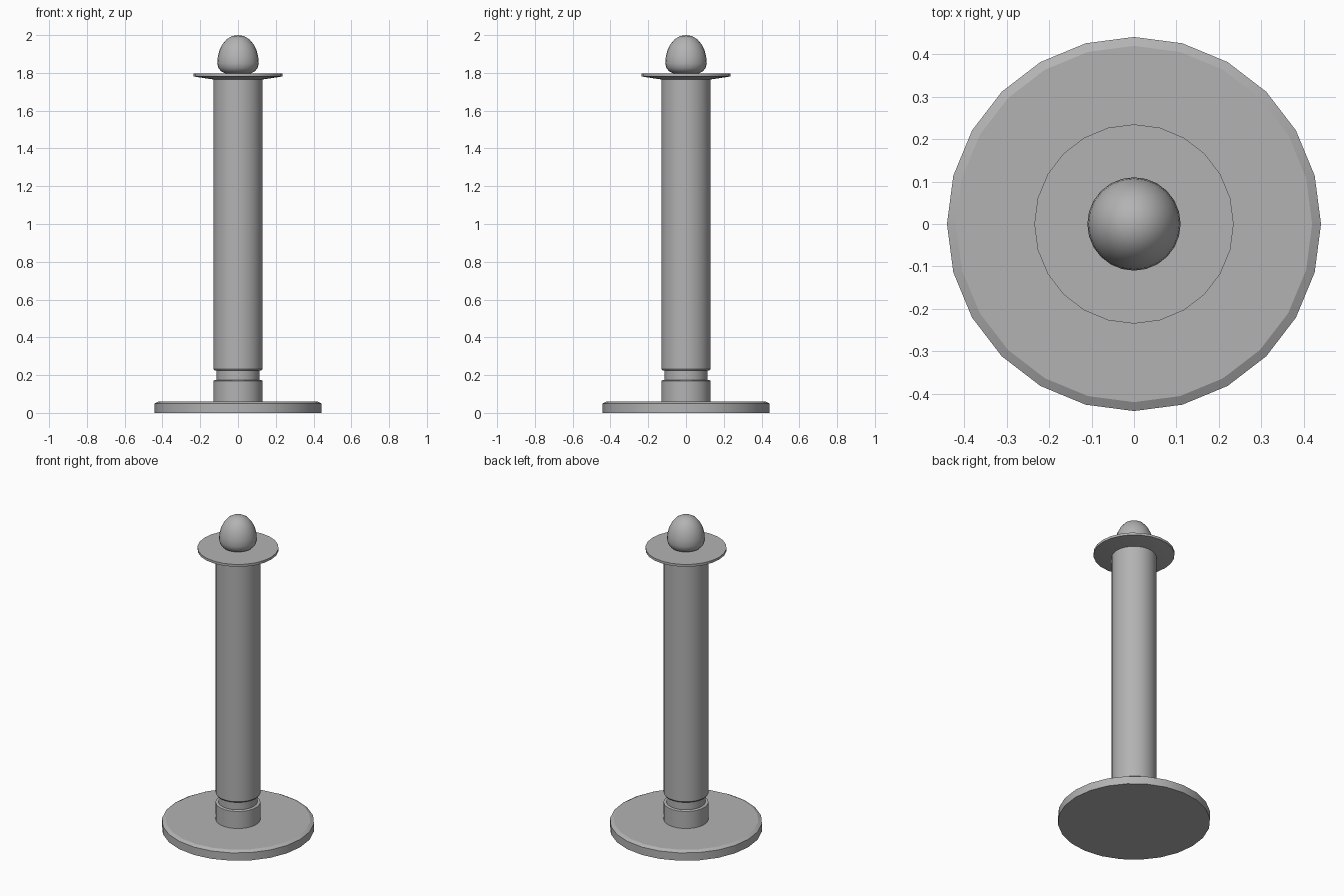
import bpy, bmesh, math

if "Cube" in bpy.data.objects:
    bpy.data.objects.remove(bpy.data.objects["Cube"])

SIDES = 24

# Dark grey finish shared by all parts
grey = bpy.data.materials.new("dark_grey")
grey.diffuse_color = (0.45, 0.45, 0.45, 1)
grey.use_nodes = True
grey.node_tree.nodes["Principled BSDF"].inputs["Base Color"].default_value = grey.diffuse_color


def lathe(name, profile, angle=30):
    """Revolve (radius, height) points, bottom to top, into a closed solid."""
    bm = bmesh.new()
    rings = []
    for r, z in profile:
        if r == 0:
            rings.append([bm.verts.new((0, 0, z))] * SIDES)
        else:
            rings.append([bm.verts.new((r * math.cos(a), r * math.sin(a), z))
                          for a in (2 * math.pi * i / SIDES for i in range(SIDES))])
    for low, high in zip(rings, rings[1:]):
        for i in range(SIDES):
            j = (i + 1) % SIDES
            corners = [low[i], low[j], high[j], high[i]]
            bm.faces.new(list(dict.fromkeys(corners)))
    # flat caps on open ends
    if profile[0][0]:
        bm.faces.new(rings[0][::-1])
    if profile[-1][0]:
        bm.faces.new(rings[-1])
    mesh = bpy.data.meshes.new(name)
    bm.to_mesh(mesh)
    bm.free()
    mesh.materials.append(grey)
    obj = bpy.data.objects.new(name, mesh)
    bpy.context.collection.objects.link(obj)
    bpy.ops.object.select_all(action='DESELECT')
    obj.select_set(True)
    bpy.context.view_layer.objects.active = obj
    bpy.ops.object.shade_smooth_by_angle(angle=math.radians(angle))
    return obj


# Round foot with a shallow bevelled top edge
lathe("base_plate", [(0.441, 0), (0.441, 0.05), (0.42, 0.061)], angle=20)

# Post with a groove near the bottom
lathe("post", [(0.13, 0.06), (0.13, 0.17), (0.125, 0.173), (0.113, 0.173),
               (0.113, 0.225), (0.125, 0.225), (0.13, 0.232), (0.13, 1.765)])

# Thin flared collar on top of the post
lathe("top_collar", [(0.13, 1.765), (0.235, 1.781), (0.235, 1.796)])

# Rounded egg-shaped knob
lathe("knob", [(0.065, 1.796), (0.088, 1.807), (0.104, 1.825), (0.11, 1.85),
               (0.107, 1.885), (0.098, 1.92), (0.082, 1.952), (0.06, 1.978),
               (0.032, 1.995), (0, 2.0)], angle=40)
